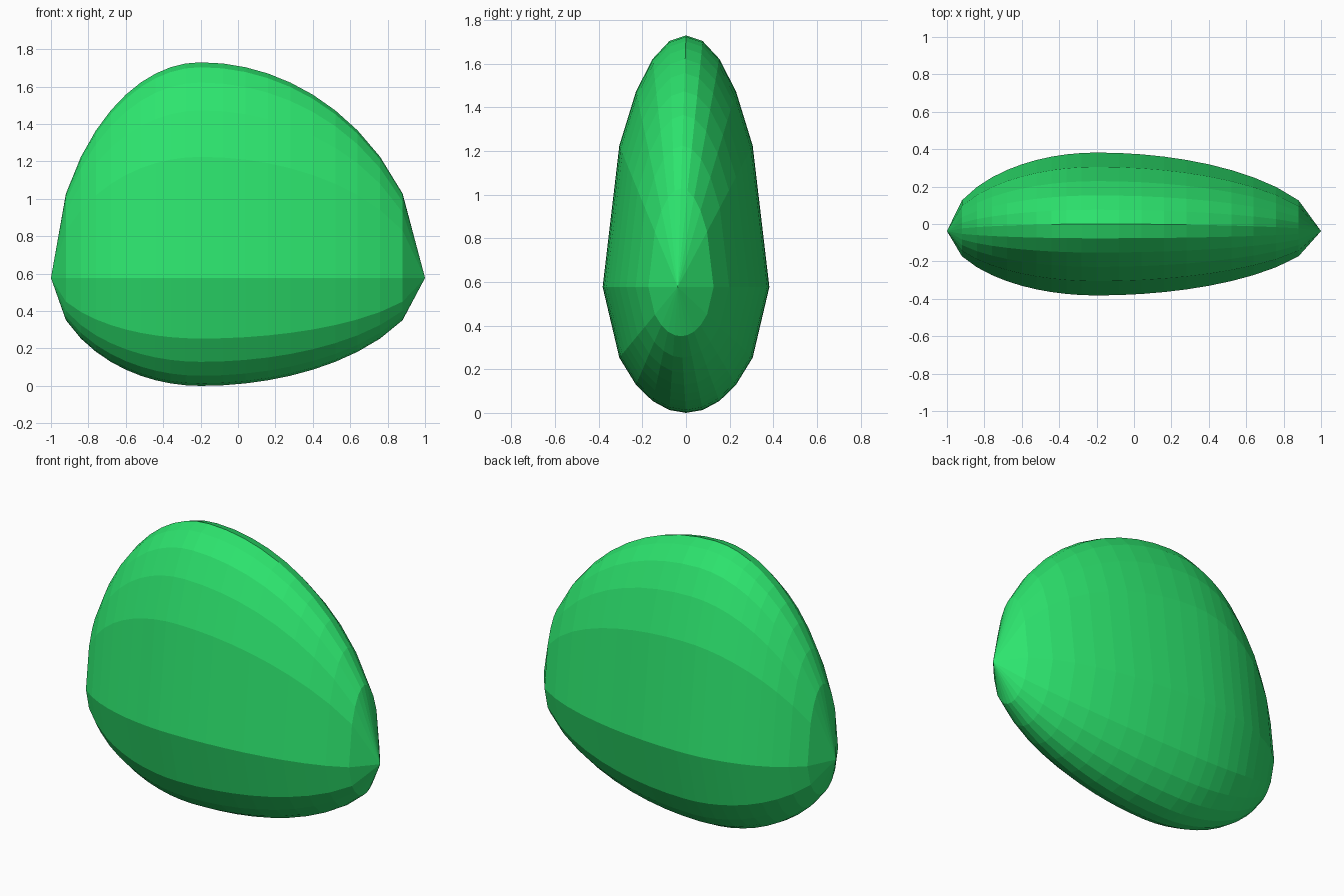
import bpy, bmesh

if "Cube" in bpy.data.objects:
    bpy.data.objects.remove(bpy.data.objects["Cube"])

X_MID, Z_MID = -0.2, 0.577    # widest point of the body
LEFT, RIGHT = 0.8, 1.2        # half lengths along x
UP, DOWN, WIDE = 1.153, 0.577, 0.382
TIP_Y = -0.038                # end tips sit slightly forward


def curve(t):
    return (1 - t * t) ** 0.565


# Unit cross-section: even steps in y, over the top and back underneath
steps = [i / 5 for i in range(-5, 6)]
section = [(WIDE * t, UP * curve(t)) for t in steps]
section += [(WIDE * t, -DOWN * curve(t)) for t in reversed(steps[1:-1])]

# Rings scaled along the length, shrinking towards the tips
bm = bmesh.new()
rings = []
for i in range(-9, 10):
    t = i / 10
    f = curve(t)
    x = X_MID + t * (RIGHT if t > 0 else LEFT)
    rings.append([bm.verts.new((x, y * f + TIP_Y * (1 - f), Z_MID + z * f))
                  for y, z in section])

n = len(section)
for a, b in zip(rings, rings[1:]):
    for k in range(n):
        j = (k + 1) % n
        bm.faces.new((a[k], a[j], b[j], b[k]))

# Pointed end caps
for ring, x in ((rings[0], X_MID - LEFT), (rings[-1], X_MID + RIGHT)):
    tip = bm.verts.new((x, TIP_Y, Z_MID))
    for k in range(n):
        bm.faces.new((ring[k], ring[(k + 1) % n], tip))

bmesh.ops.recalc_face_normals(bm, faces=bm.faces)

mesh = bpy.data.meshes.new("rounded_body")
bm.to_mesh(mesh)
bm.free()
body = bpy.data.objects.new("rounded_body", mesh)
bpy.context.collection.objects.link(body)

green = bpy.data.materials.new("green")
green.diffuse_color = (0.026, 0.78, 0.156, 1)
green.use_nodes = True
green.node_tree.nodes["Principled BSDF"].inputs["Base Color"].default_value = green.diffuse_color
mesh.materials.append(green)
